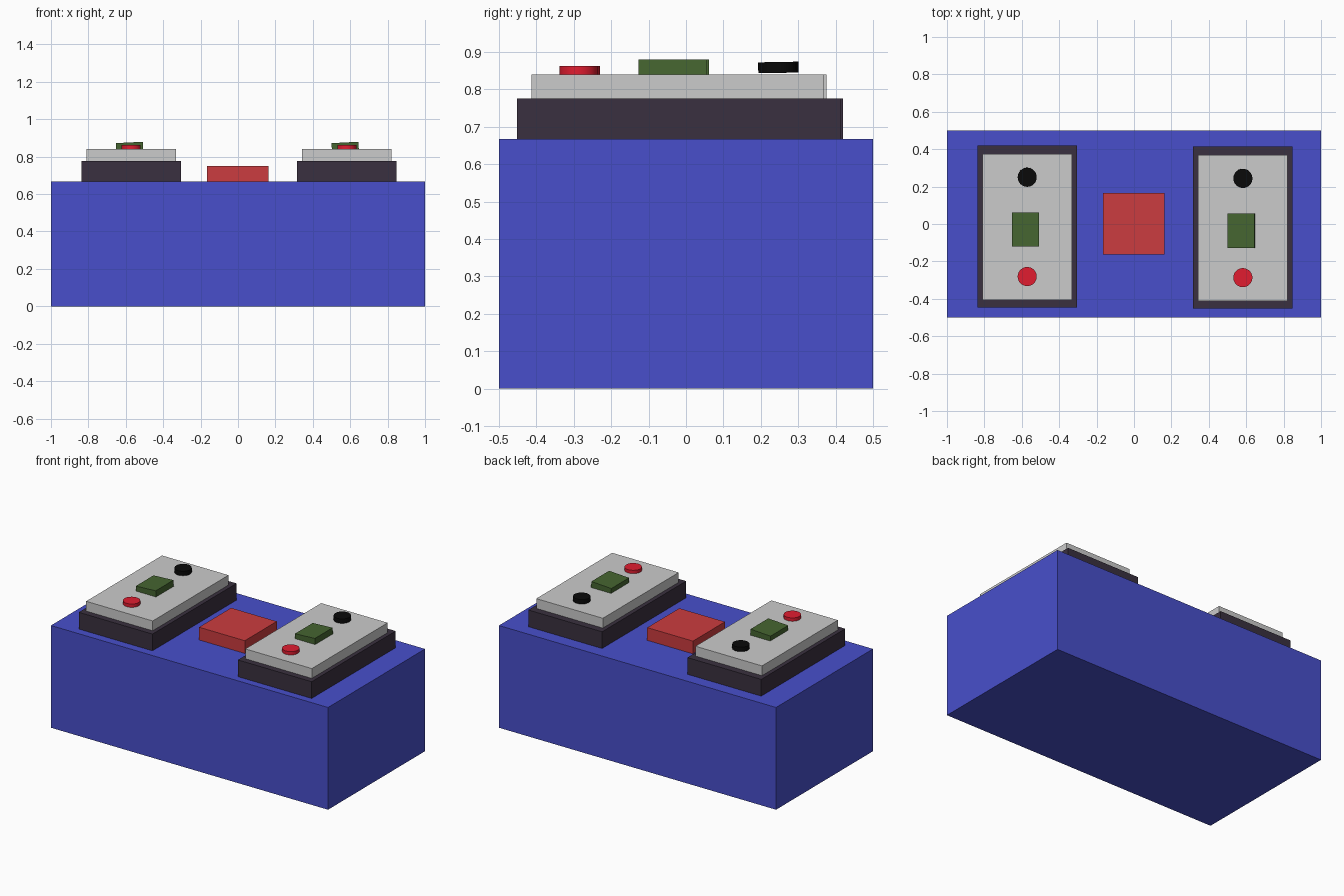
import bpy, math

if "Cube" in bpy.data.objects:
    bpy.data.objects.remove(bpy.data.objects["Cube"])


def paint(obj, name, rgb):
    mat = bpy.data.materials.get(name) or bpy.data.materials.new(name)
    mat.diffuse_color = (*rgb, 1)
    mat.use_nodes = True
    mat.node_tree.nodes["Principled BSDF"].inputs["Base Color"].default_value = mat.diffuse_color
    obj.data.materials.append(mat)


def box(name, lo, hi, mat=None, tilt=0):
    bpy.ops.mesh.primitive_cube_add(size=1, location=[(a + b) / 2 for a, b in zip(lo, hi)],
                                    rotation=(0, tilt, 0))
    obj = bpy.context.object
    obj.name = name
    obj.scale = [b - a for a, b in zip(lo, hi)]
    if mat:
        paint(obj, *mat)
    return obj


def button(name, x, y, z0, z1, mat, tilt=0):
    bpy.ops.mesh.primitive_cylinder_add(vertices=32, radius=0.051, depth=z1 - z0,
                                        location=(x, y, (z0 + z1) / 2), rotation=(tilt, 0, 0))
    obj = bpy.context.object
    obj.name = name
    paint(obj, *mat)
    bpy.ops.object.shade_smooth_by_angle(angle=math.radians(30))


BLUE = ("blue", (0.065, 0.078, 0.60))
RED = ("red", (0.60, 0.045, 0.05))
DARK = ("dark", (0.042, 0.03, 0.05))
GREEN = ("green", (0.06, 0.13, 0.03))
BRIGHT = ("bright_red", (0.75, 0.012, 0.03))
BLACK = ("black", (0.003, 0.003, 0.003))

# body and central block
box("body", (-1, -0.5, 0), (1, 0.5, 0.667), BLUE)
box("centre_block", (-0.167, -0.163, 0.66), (0.163, 0.167, 0.75), RED)

# two control panels, each with plinth, plate, screen and two buttons
for side, x, y in (("left", -0.571, 0.0), ("right", 0.582, -0.006)):
    box(side + "_plinth", (x - 0.266, y - 0.446, 0.66), (x + 0.266, y + 0.42, 0.776), DARK)
    box(side + "_plate", (x - 0.24, y - 0.407, 0.77), (x + 0.24, y + 0.375, 0.84))
    box(side + "_screen", (x - 0.081, y - 0.121, 0.833), (x + 0.063, y + 0.062, 0.876),
        GREEN, -math.radians(3))
    button(side + "_red_button", x, y - 0.281, 0.83, 0.862, BRIGHT)
    button(side + "_black_button", x, y + 0.25, 0.844, 0.873, BLACK, math.radians(1))
